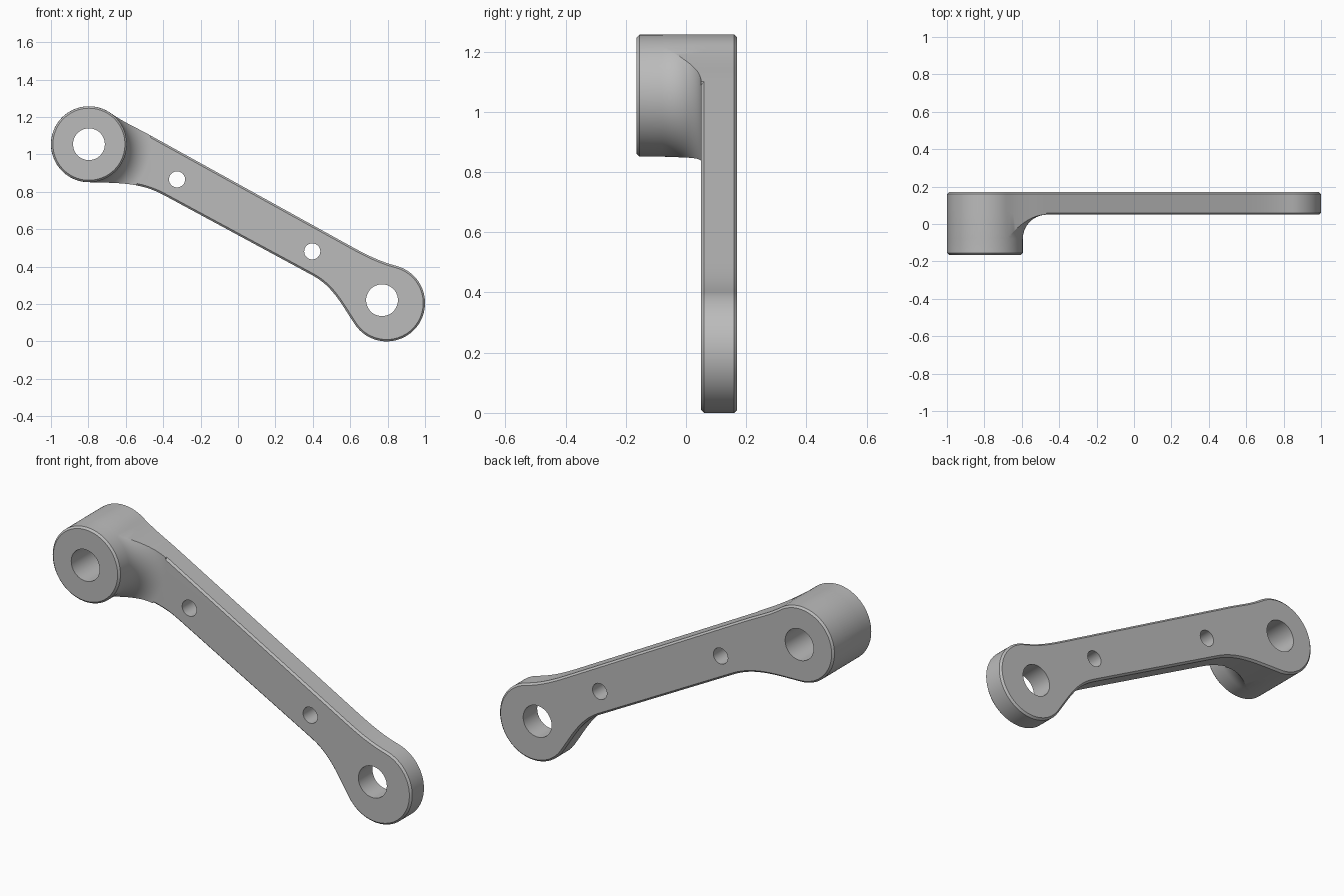
import bpy, bmesh
from math import sin, cos, pi, radians
from mathutils import Vector
from mathutils.geometry import interpolate_bezier

if "Cube" in bpy.data.objects:
    bpy.data.objects.remove(bpy.data.objects["Cube"])

BOSS, R_BOSS = Vector((-0.797, 1.054)), 0.203
END, R_END = Vector((0.795, 0.205)), 0.205
FRONT, FACE, BACK = -0.165, 0.05, 0.17
CHAMFER, FILLET = 0.01, 0.13

grey = bpy.data.materials.new("plain grey")
grey.use_nodes = True
grey.diffuse_color = (0.5, 0.5, 0.5, 1)
grey.node_tree.nodes["Principled BSDF"].inputs["Base Color"].default_value = (0.5, 0.5, 0.5, 1)


def arc(center, r, a0, a1, n):
    return [center + r * Vector((cos(a), sin(a)))
            for a in (radians(a0 + (a1 - a0) * i / n) for i in range(n + 1))]


def blend(p, dir_p, q, dir_q, n=14):
    """Smooth neck from p to q, leaving along dir_p and arriving along dir_q."""
    k = (q - p).length * 0.36
    pts = interpolate_bezier(p, p + dir_p.normalized() * k, q - dir_q.normalized() * k, q, n)
    return [Vector(v[:2]) for v in pts[1:-1]]


def tangent(a):
    return Vector((-sin(radians(a)), cos(radians(a))))


def loft(name, rings):
    """Closed solid through rings of equal length."""
    bm = bmesh.new()
    loops = [[bm.verts.new(p) for p in ring] for ring in rings]
    for a, b in zip(loops, loops[1:]):
        for i in range(len(a)):
            j = (i + 1) % len(a)
            bm.faces.new((a[i], a[j], b[j], b[i]))
    bm.faces.new(loops[0])
    bm.faces.new(loops[-1])
    bmesh.ops.recalc_face_normals(bm, faces=bm.faces)
    mesh = bpy.data.meshes.new(name)
    bm.to_mesh(mesh)
    bm.free()
    mesh.materials.append(grey)
    obj = bpy.data.objects.new(name, mesh)
    bpy.context.collection.objects.link(obj)
    return obj


def inset(points, d):
    """Move a counter-clockwise outline inwards."""
    result = []
    for i, p in enumerate(points):
        t = points[(i + 1) % len(points)] - points[i - 1]
        result.append(p + Vector((-t.y, t.x)).normalized() * d)
    return result


def layer(points, y):
    return [(p.x, y, p.y) for p in points]


def turned(name, center, profile, sides):
    return loft(name, [layer(arc(center, r, 0, 360, sides)[:-1], y) for r, y in profile])


def boolean(target, tool, operation):
    mod = target.modifiers.new(operation.lower(), "BOOLEAN")
    mod.operation, mod.object, mod.solver = operation, tool, "EXACT"
    bpy.context.view_layer.objects.active = target
    bpy.ops.object.modifier_apply(modifier=mod.name)
    bpy.data.objects.remove(tool)


# Outline of the arm, counter-clockwise: boss end, lower edge, far end, upper edge
boss_arc = arc(BOSS, R_BOSS, 55, 268, 60)
end_arc = arc(END, R_END, 214, 435, 60)
low_a, low_b = Vector((-0.40, 0.784)), Vector((0.40, 0.352))
up_a, up_b = Vector((-0.47, 1.102)), Vector((0.59, 0.516))
along = low_b - low_a
outline = (boss_arc
           + blend(boss_arc[-1], tangent(268), low_a, along) + [low_a, low_b]
           + blend(low_b, along, end_arc[0], tangent(214)) + end_arc
           + blend(end_arc[-1], tangent(75), up_b, up_a - up_b) + [up_b, up_a]
           + blend(up_a, up_a - up_b, boss_arc[0], tangent(55)))

# Flat arm with chamfered rims
rim = inset(outline, CHAMFER)
arm = loft("link_arm", [layer(rim, FACE), layer(outline, FACE + CHAMFER),
                        layer(outline, BACK - CHAMFER), layer(rim, BACK)])

# Raised boss flaring into the arm, trimmed to the arm outline
r = R_BOSS - 0.0005
flare = [(r + FILLET * (1 - cos(t)), FACE - FILLET * (1 - sin(t)))
         for t in (pi / 2 * i / 14 for i in range(15))]
profile = [(r - CHAMFER, FRONT), (r, FRONT + CHAMFER)] + flare + [(r + FILLET, FACE + 0.02)]
boss = turned("boss", BOSS, profile, 96)
boolean(boss, loft("trim", [layer(outline, FRONT - 0.1), layer(outline, BACK)]), "INTERSECT")
boolean(arm, boss, "UNION")

# Pivot holes and small bolt holes
for x, z, radius in ((-0.797, 1.054, 0.085), (0.77, 0.22, 0.085),
                     (-0.326, 0.866, 0.043), (0.397, 0.481, 0.043)):
    boolean(arm, turned("drill", Vector((x, z)), [(radius, -0.5), (radius, 0.5)], 48), "DIFFERENCE")

# Smooth curved walls, crisp chamfers
bpy.ops.object.select_all(action="DESELECT")
arm.select_set(True)
bpy.context.view_layer.objects.active = arm
bpy.ops.object.shade_smooth_by_angle(angle=radians(25))
